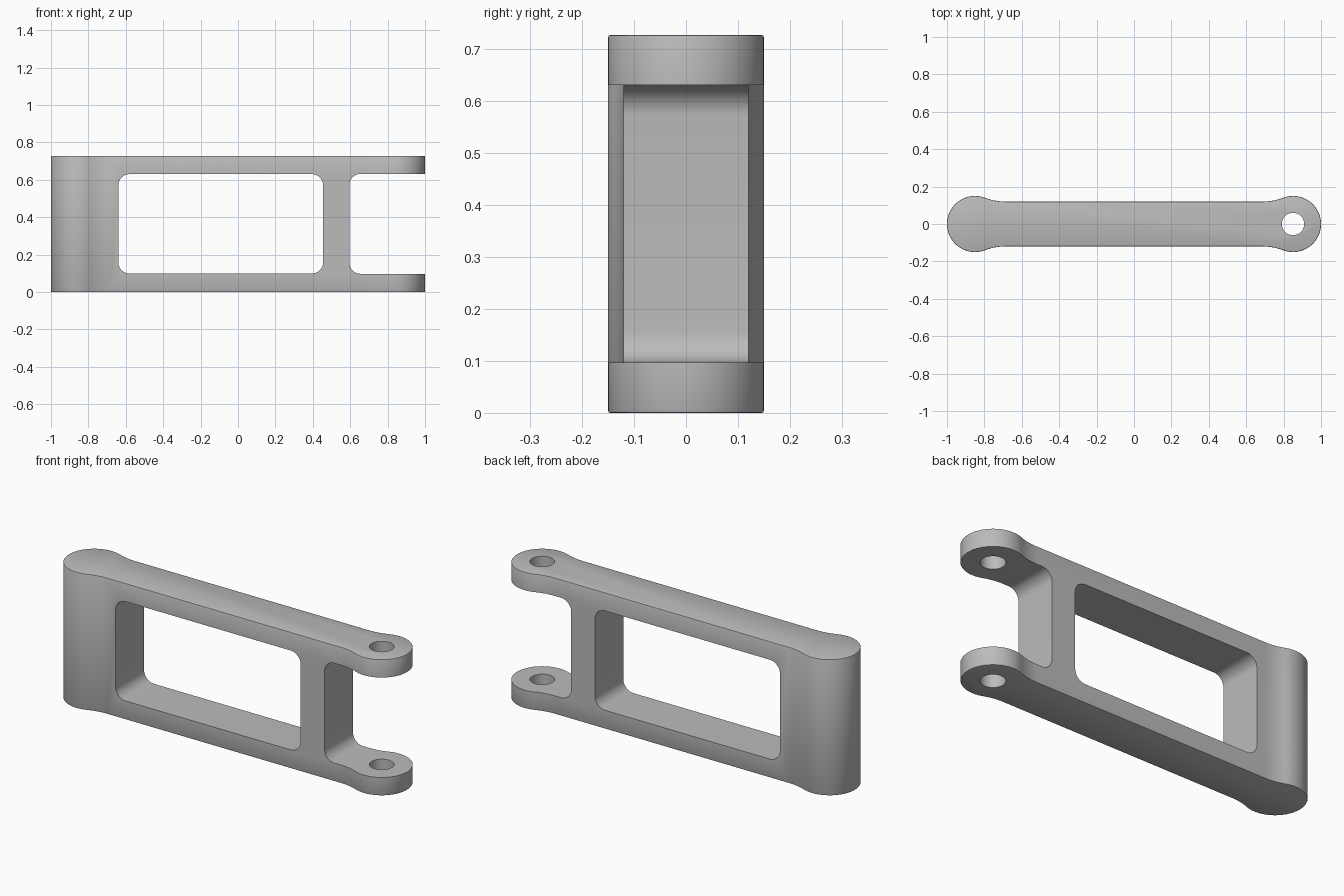
import bpy, bmesh
from math import pi, cos, sin, atan2, sqrt
from mathutils import Matrix, Vector

cube = bpy.data.objects.get("Cube")
if cube:
    bpy.data.objects.remove(cube, do_unlink=True)

HEIGHT, END_X, END_R, HALF_W, BLEND_R = 0.727, 0.85, 0.15, 0.12, 0.3

grey = bpy.data.materials.new("plain_grey")
grey.use_nodes = True
colour = (0.5, 0.5, 0.5, 1)
grey.diffuse_color = colour
grey.node_tree.nodes["Principled BSDF"].inputs["Base Color"].default_value = colour


def arc(cx, cy, r, a, b, steps):
    return [(cx + r * cos(a + (b - a) * i / steps),
             cy + r * sin(a + (b - a) * i / steps)) for i in range(steps + 1)]


def prism(name, points, depth, matrix=Matrix()):
    """Extrude a closed 2D outline along its local z."""
    bm = bmesh.new()
    face = bm.faces.new([bm.verts.new((x, y, 0)) for x, y in points])
    top = bmesh.ops.extrude_face_region(bm, geom=[face])["geom"]
    bmesh.ops.translate(bm, vec=(0, 0, depth),
                        verts=[v for v in top if isinstance(v, bmesh.types.BMVert)])
    bm.transform(matrix)
    bmesh.ops.recalc_face_normals(bm, faces=bm.faces)
    mesh = bpy.data.meshes.new(name)
    bm.to_mesh(mesh)
    bm.free()
    mesh.materials.append(grey)
    obj = bpy.data.objects.new(name, mesh)
    bpy.context.collection.objects.link(obj)
    return obj


def rounded_rect(x0, x1, y0, y1, r):
    corners = [(x1 - r, y1 - r), (x0 + r, y1 - r), (x0 + r, y0 + r), (x1 - r, y0 + r)]
    return [p for i, (cx, cy) in enumerate(corners)
            for p in arc(cx, cy, r, i * pi / 2, (i + 1) * pi / 2, 10)]


# Outline: two round ends blended into a narrower straight bar
run = sqrt((END_R + BLEND_R) ** 2 - (HALF_W + BLEND_R) ** 2)
tilt = atan2(HALF_W + BLEND_R, -run)
quarter = arc(END_X, 0, END_R, 0, tilt, 28)
quarter += arc(END_X - run, HALF_W + BLEND_R, BLEND_R, tilt - pi, -pi / 2, 10)[1:]
upper = quarter + [(-x, y) for x, y in reversed(quarter)]
outline = upper + [(x, -y) for x, y in reversed(upper[1:-1])]
link = prism("link_arm", outline, HEIGHT)

# Fine rounding on the top and bottom rims
bm = bmesh.new()
bm.from_mesh(link.data)
rims = [e for e in bm.edges if abs(e.verts[0].co.z - e.verts[1].co.z) < 1e-5]
bmesh.ops.bevel(bm, geom=rims, offset=0.004, segments=2, profile=0.5, affect='EDGES')
bm.to_mesh(link.data)
bm.free()

# Window, fork slot and pin hole
across = Matrix.Translation(Vector((0, 0.5, 0))) @ Matrix.Rotation(pi / 2, 4, 'X')
cutters = [
    prism("window_cutter", rounded_rect(-0.64, 0.455, 0.099, 0.63, 0.06), 1, across),
    prism("fork_cutter", rounded_rect(0.595, 1.4, 0.097, 0.631, 0.06), 1, across),
    prism("pin_hole_cutter", arc(END_X, 0, 0.06, 0, 2 * pi, 48)[:-1], 2,
          Matrix.Translation((0, 0, -0.5))),
]
bpy.context.view_layer.objects.active = link
for cutter in cutters:
    cutter.hide_render = True
    mod = link.modifiers.new(cutter.name, 'BOOLEAN')
    mod.operation, mod.solver, mod.object = 'DIFFERENCE', 'EXACT', cutter
    bpy.ops.object.modifier_apply(modifier=mod.name)
    bpy.data.objects.remove(cutter, do_unlink=True)

bpy.ops.object.select_all(action='DESELECT')
link.select_set(True)
bpy.ops.object.shade_smooth_by_angle(angle=pi / 6)
